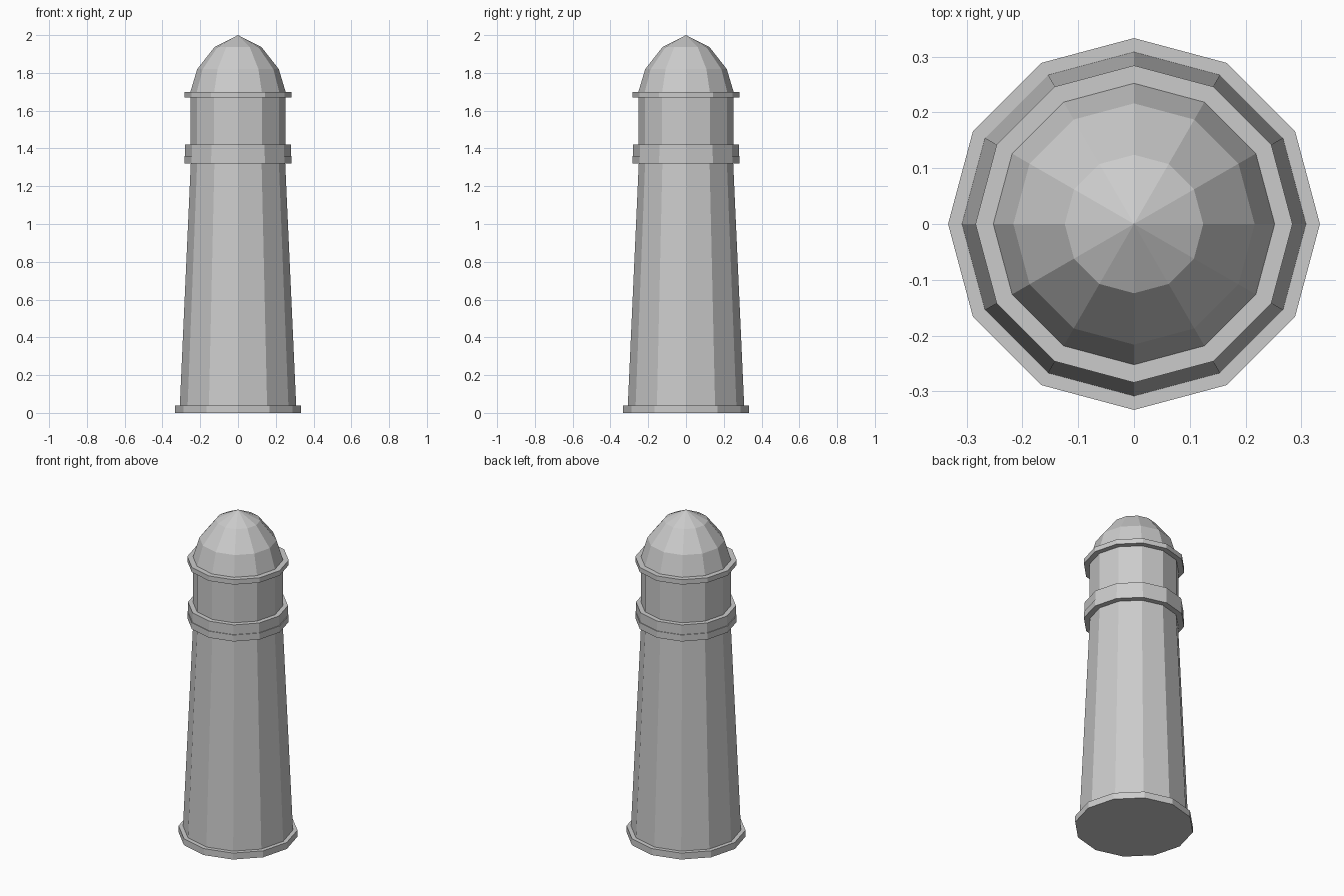
import bpy, bmesh
from math import cos, sin, tau

if "Cube" in bpy.data.objects:
    bpy.data.objects.remove(bpy.data.objects["Cube"])

SIDES = 12


def turned(name, profile):
    """Closed flat-faced solid from (radius, height) pairs; radius 0 makes a point."""
    bm = bmesh.new()
    rings = []
    for r, z in profile:
        if r == 0:
            rings.append([bm.verts.new((0, 0, z))] * SIDES)
        else:
            rings.append([bm.verts.new((r * cos(tau * i / SIDES), r * sin(tau * i / SIDES), z))
                          for i in range(SIDES)])
    for low, high in zip(rings, rings[1:]):
        for i in range(SIDES):
            j = (i + 1) % SIDES
            loop = [low[i], low[j], high[j], high[i]]
            bm.faces.new(list(dict.fromkeys(loop)))
    # Caps
    bm.faces.new(rings[0][::-1])
    if profile[-1][0]:
        bm.faces.new(rings[-1])
    bmesh.ops.recalc_face_normals(bm, faces=bm.faces)
    mesh = bpy.data.meshes.new(name)
    bm.to_mesh(mesh)
    bm.free()
    obj = bpy.data.objects.new(name, mesh)
    bpy.context.collection.objects.link(obj)
    return obj


# Plinth and tapered tower
turned("base_plinth", [(0.333, 0), (0.333, 0.04)])
turned("tower", [(0.308, 0.04), (0.25, 1.32)])

# Gallery: floor slab and parapet
turned("gallery_floor", [(0.284, 1.32), (0.284, 1.36)])
turned("gallery_parapet", [(0.28, 1.36), (0.28, 1.42)])

# Lantern room, eave and faceted dome
turned("lantern_room", [(0.252, 1.42), (0.252, 1.67)])
turned("roof_eave", [(0.284, 1.67), (0.284, 1.70)])
turned("dome", [(0.252, 1.70), (0.216, 1.82), (0.124, 1.937), (0, 2.0)])
